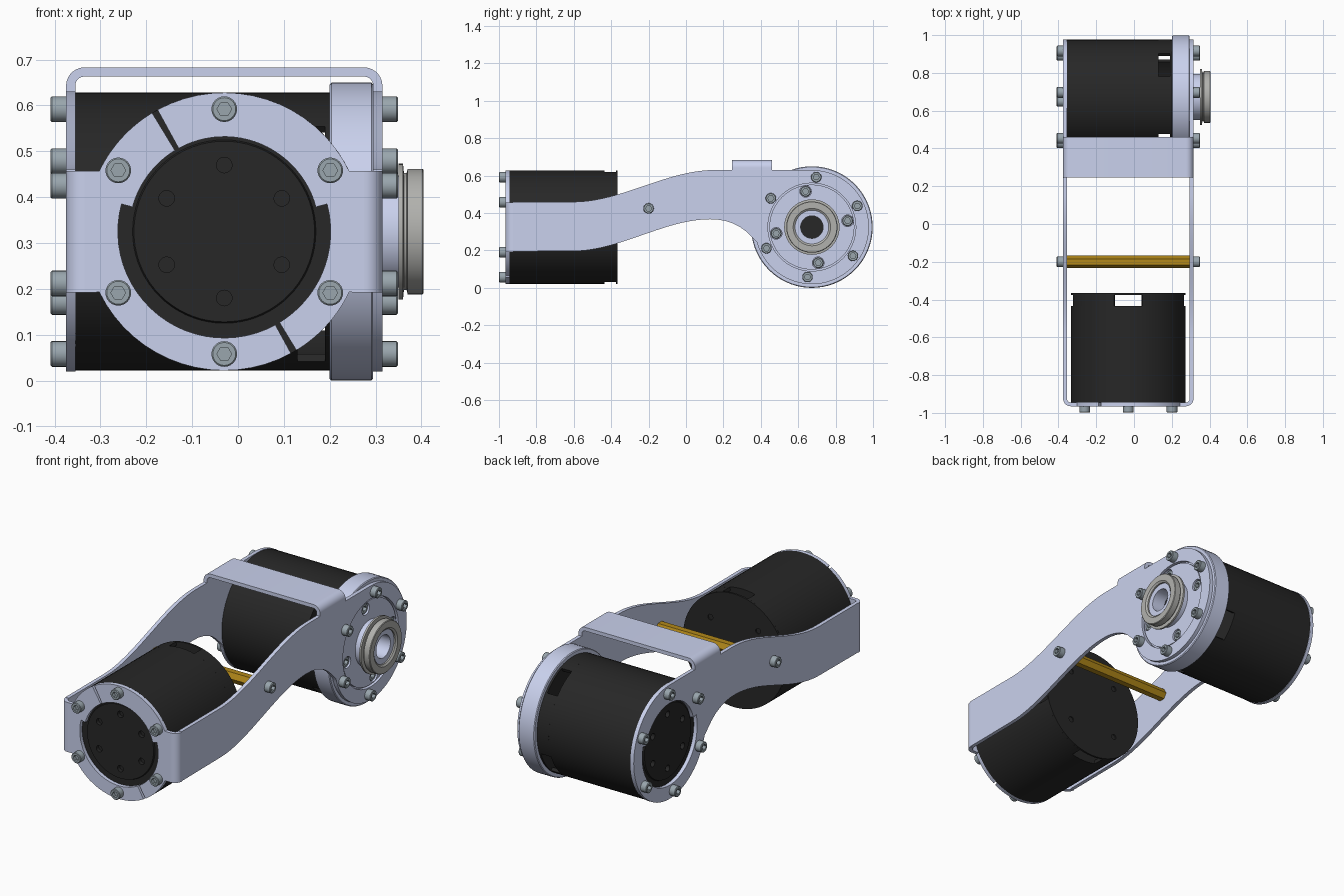
import bpy, bmesh
from math import radians, sin, cos
from mathutils import Matrix, Vector

if "Cube" in bpy.data.objects:
    bpy.data.objects.remove(bpy.data.objects["Cube"])


def material(name, rgb):
    m = bpy.data.materials.new(name)
    m.diffuse_color = (*rgb, 1)
    m.use_nodes = True
    m.node_tree.nodes["Principled BSDF"].inputs["Base Color"].default_value = m.diffuse_color
    return m


ALU = material("aluminium", (0.59, 0.64, 0.85))
BLACK = material("black", (0.02, 0.02, 0.02))
STEEL = material("steel", (0.32, 0.38, 0.42))
BEARING = material("bearing_grey", (0.44, 0.44, 0.42))
BRASS = material("brass", (0.45, 0.25, 0.01))


def frame(xa, ya, za, origin=(0, 0, 0)):
    m = Matrix((xa, ya, za)).transposed().to_4x4()
    m.translation = Vector(origin)
    return m


CY, CZ, CX = 0.673, 0.325, -0.03
SIDE = frame((0, 1, 0), (0, 0, 1), (1, 0, 0))                    # drawn in y,z; depth +x
FRONT = frame((1, 0, 0), (0, 0, 1), (0, -1, 0))                  # drawn in x,z; depth -y
PLAN = Matrix.Identity(4)                                        # drawn in x,y; depth +z
RIGHT_HUB = frame((0, 1, 0), (0, 0, 1), (1, 0, 0), (0, CY, CZ))
LEFT_HUB = frame((0, -1, 0), (0, 0, 1), (-1, 0, 0), (0, CY, CZ))
FRONT_HUB = frame((1, 0, 0), (0, 0, 1), (0, -1, 0), (CX, 0, CZ))
LEFT_SIDE = frame((0, -1, 0), (0, 0, 1), (-1, 0, 0))


def arc(cx, cy, r, a0, a1, n=16):
    return [(cx + r * cos(radians(a0 + (a1 - a0) * i / n)),
             cy + r * sin(radians(a0 + (a1 - a0) * i / n))) for i in range(n + 1)]


def circle(cx, cy, r, n=48):
    return arc(cx, cy, r, 0, 360, n)[:-1]


def ring_points(r, start, count):
    return [(r * cos(radians(start + 360 / count * k)),
             r * sin(radians(start + 360 / count * k))) for k in range(count)]


def finish(name, bm, mat):
    bmesh.ops.recalc_face_normals(bm, faces=bm.faces)
    me = bpy.data.meshes.new(name)
    bm.to_mesh(me)
    bm.free()
    me.materials.append(mat)
    ob = bpy.data.objects.new(name, me)
    bpy.context.collection.objects.link(ob)
    return ob


def prisms(name, parts, mat):
    """Each part is (outline, frame, depth0, depth1)."""
    bm = bmesh.new()
    for pts, m, t0, t1 in parts:
        f = bm.faces.new([bm.verts.new(m @ Vector((x, y, t0))) for x, y in pts])
        new = bmesh.ops.extrude_face_region(bm, geom=[f])["geom"]
        shift = m.to_3x3() @ Vector((0, 0, t1 - t0))
        bmesh.ops.translate(bm, vec=shift, verts=[v for v in new if isinstance(v, bmesh.types.BMVert)])
        if not any(f in e.link_faces and len(e.link_faces) == 2 for e in f.edges):
            bm.faces.new(f.verts)
    return finish(name, bm, mat)


def lathe(name, profile, m, mat, closed=False, steps=72):
    """Revolve (radius, depth) points about the frame's depth axis."""
    bm = bmesh.new()
    vs = [bm.verts.new((r, 0, t)) for r, t in profile]
    pairs = list(zip(vs, vs[1:])) + ([(vs[-1], vs[0])] if closed else [])
    es = [bm.edges.new(p) for p in pairs]
    bmesh.ops.spin(bm, geom=vs + es, cent=(0, 0, 0), axis=(0, 0, 1), angle=radians(360),
                   steps=steps, use_merge=True)
    bmesh.ops.remove_doubles(bm, verts=bm.verts, dist=1e-5)
    bm.transform(m)
    return finish(name, bm, mat)


def cut(ob, parts):
    cutter = prisms("cutter", parts, ob.data.materials[0])
    cutter.hide_render = True
    mod = ob.modifiers.new("cut", "BOOLEAN")
    mod.operation, mod.solver, mod.object = "DIFFERENCE", "EXACT", cutter
    bpy.context.view_layer.objects.active = ob
    bpy.ops.object.modifier_apply(modifier=mod.name)
    bpy.data.objects.remove(cutter)


# Motors: core, slotted shell and end disc
def motor(name, hub, face, length):
    m = hub @ Matrix.Translation((0, 0, face))
    gap0, gap1 = -length + 0.07, -length + 0.01
    turn = 0 if hub is FRONT_HUB else 35
    core = lathe(name + "_body", [(0, 0.008), (0.197, 0.008), (0.2, 0), (0.303, 0),
                                  (0.303, gap0), (0, gap0)], m, BLACK)
    cut(core, [(circle(x, y, 0.017, 20), m, -0.012, 0.03) for x, y in ring_points(0.145, 30, 6)])
    shell = []
    for k in range(4):
        a = turn + 90 * k
        shell.append((arc(0, 0, 0.303, a + 14.3, a + 75.7) + arc(0, 0, 0.285, a + 75.7, a + 14.3),
                      m, gap0, gap1))
    prisms(name + "_vent_shell", shell, BLACK)
    disc = lathe(name + "_end_disc", [(0, gap1), (0.303, gap1), (0.303, -length), (0, -length)], m, BLACK)
    cut(disc, [(circle(x, y, 0.015, 20), m, -length - 0.02, -length + 0.006)
               for x, y in ring_points(0.2, turn + 45, 4)])


motor("front_motor", FRONT_HUB, 0.945, 0.58)
motor("rear_motor", LEFT_HUB, 0.355, 0.555)


# Side plates with an S-curved arm and a round motor mount
def s_curve(y0, z0, y1, z1, n=20):
    return [(y0 + (y1 - y0) * i / n, z0 + (z1 - z0) * (i / n) ** 2 * (3 - 2 * i / n)) for i in range(n + 1)]


outline = ([(-0.925, 0.195)] + s_curve(-0.6, 0.197, 0.13, 0.367)
           + [(0.17, 0.365), (0.21, 0.358), (0.25, 0.345), (0.285, 0.328), (0.32, 0.303), (0.35, 0.274)]
           + arc(CY, CZ, 0.305, 195, 450, 48) + s_curve(0.15, 0.63, -0.6, 0.46) + [(-0.925, 0.46)])
right_plate = prisms("right_side_plate", [(outline, SIDE, 0.295, 0.315)], ALU)
cut(right_plate, [(circle(CY, CZ, 0.235, 72), SIDE, 0.25, 0.35)])
left_plate = prisms("left_side_plate", [(outline, SIDE, -0.375, -0.355)], ALU)
cut(left_plate, [(arc(0, 0, 0.207, 15, 165, 32) + arc(0, 0, 0.232, 165, 375, 48), LEFT_HUB, 0.33, 0.4)])

# Front mounting brackets: split ring, tab and bend on each side
H, TAB = 0.1325, 0.305
for side, s, a0 in (("right", 1, -60), ("left", -1, 120)):
    mid = 0 if s > 0 else 180
    outer = (arc(0, 0, 0.303, a0 + 1.3, mid - 25.9) + [(s * TAB, -s * H), (s * TAB, s * H)]
             + arc(0, 0, 0.303, mid + 25.9, a0 + 178.7))
    step = 15 if s > 0 else 165
    r_end, r_start = (0.207, 0.232) if s > 0 else (0.232, 0.207)
    inner = arc(0, 0, r_end, a0 + 178.7, step, 24) + arc(0, 0, r_start, step, a0 + 1.3, 24)
    b0, b1 = (270, 360) if s > 0 else (270, 180)
    bx = CX + s * TAB
    bend = arc(bx, -0.925, 0.04, b0, b1, 10) + arc(bx, -0.925, 0.02, b1, b0, 10)
    prisms(side + "_front_bracket", [(outer + inner, FRONT_HUB, 0.945, 0.965),
                                     (bend, PLAN, CZ - H, CZ + H)], ALU)

# Bridge strap joining the side plates over the top
xl, xr, zb = -0.335, 0.275, 0.643
strap = ([(-0.375, 0.61)] + arc(xl, zb, 0.04, 180, 90, 10) + arc(xr, zb, 0.04, 90, 0, 10) + [(0.315, 0.61)]
         + [(0.295, 0.61)] + arc(xr, zb, 0.02, 0, 90, 10) + arc(xl, zb, 0.02, 90, 180, 10) + [(-0.355, 0.61)])
prisms("top_bridge", [(strap, FRONT, -0.46, -0.245)], ALU)

# Output flange and hub on the right
flange = lathe("output_flange", [(0, 0.2), (0.321, 0.2), (0.325, 0.204), (0.325, 0.291), (0.321, 0.295),
                                 (0.227, 0.295), (0.227, 0.309), (0, 0.309)], RIGHT_HUB, ALU)
pockets = ring_points(0.2, 10, 4)
cut(flange, [(circle(x * 0.97, y * 0.97, 0.031, 24), RIGHT_HUB, 0.27, 0.33) for x, y in pockets])
lathe("hub_neck", [(0.06, 0.3), (0.122, 0.3), (0.122, 0.352), (0.09, 0.352), (0.09, 0.39), (0.06, 0.39)],
      RIGHT_HUB, ALU, closed=True)
lathe("hub_bearing", [(0.09, 0.35), (0.148, 0.35), (0.148, 0.36), (0.128, 0.362), (0.128, 0.368),
                      (0.137, 0.37), (0.137, 0.402), (0.134, 0.405), (0.1, 0.405), (0.09, 0.398)],
      RIGHT_HUB, BEARING, closed=True)
lathe("hub_bore", [(0, 0.3), (0.062, 0.3), (0.062, 0.315), (0, 0.315)], RIGHT_HUB, BLACK)

# Brass hexagonal standoff
prisms("standoff_rod", [(circle(-0.2, 0.425, 0.032, 6), SIDE, -0.355, 0.295)], BRASS)

# Socket head screws, all sharing one mesh
screw = lathe("screw", [(0, 0), (0.028, 0), (0.028, 0.031), (0.025, 0.034), (0, 0.034)],
              Matrix.Identity(4), STEEL, steps=24)
cut(screw, [(circle(0, 0, 0.016, 6), Matrix.Identity(4), 0.017, 0.05)])
places = [("front_screw", FRONT_HUB, x, y, 0.965) for x, y in ring_points(0.267, 30, 6)]
places += [("right_screw", RIGHT_HUB, x, y, 0.315) for x, y in ring_points(0.268, 25, 6)]
places += [("left_screw", LEFT_HUB, x, y, 0.375) for x, y in ring_points(0.268, 35, 6)]
places += [("flange_screw", RIGHT_HUB, x * 0.97, y * 0.97, 0.269) for x, y in pockets]
places += [("standoff_screw", SIDE, -0.2, 0.425, 0.315), ("standoff_screw", LEFT_SIDE, 0.2, 0.425, 0.375)]
for name, m, x, y, t in places:
    ob = bpy.data.objects.new(name, screw.data)
    ob.matrix_world = m @ Matrix.Translation((x, y, t))
    bpy.context.collection.objects.link(ob)
bpy.data.objects.remove(screw)

# Smooth round surfaces, keep edges sharp
bpy.ops.object.select_all(action="SELECT")
bpy.context.view_layer.objects.active = bpy.data.objects["output_flange"]
bpy.ops.object.shade_smooth_by_angle(angle=radians(30))
